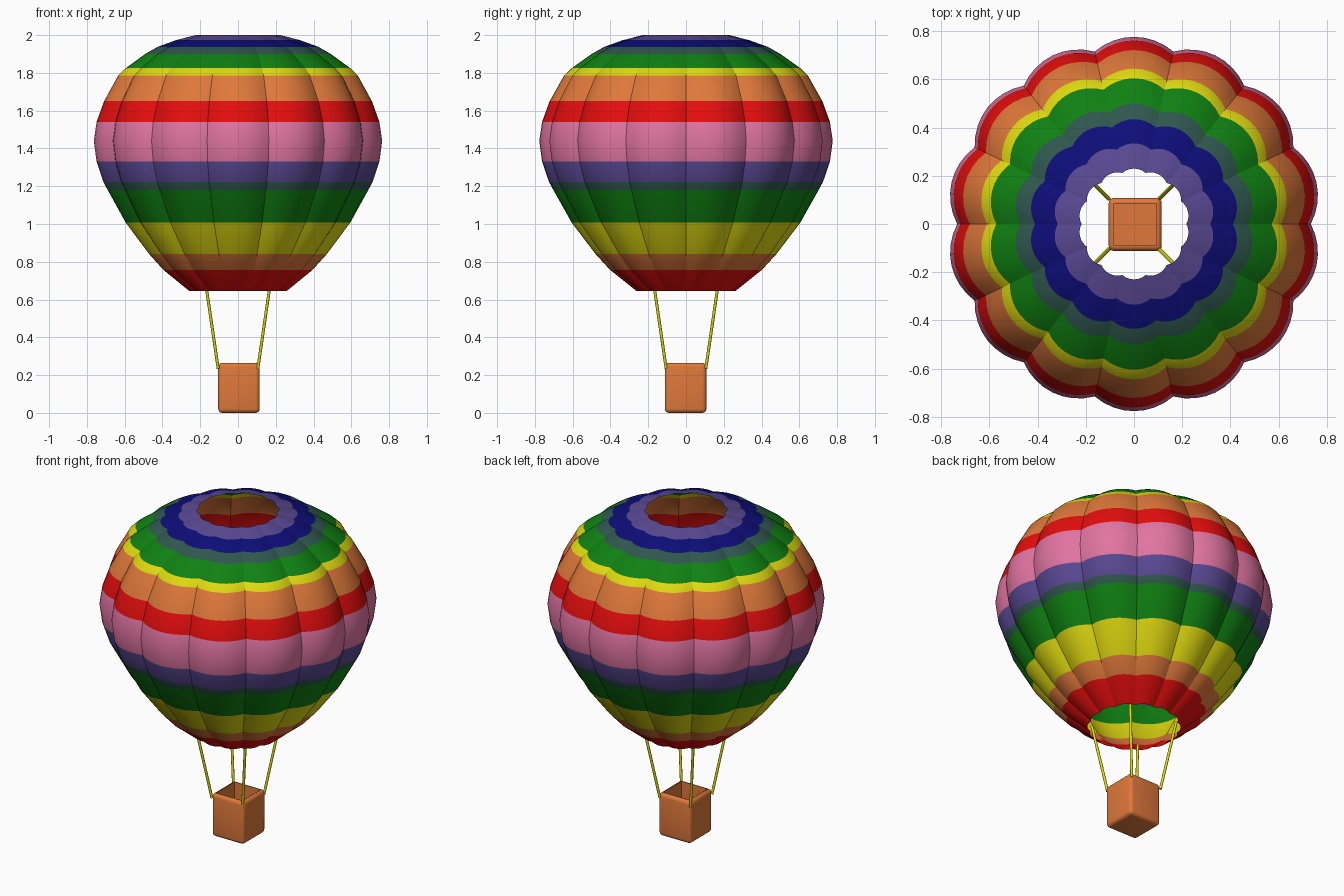
import bpy, bmesh, math
from mathutils import Vector

if "Cube" in bpy.data.objects:
    bpy.data.objects.remove(bpy.data.objects["Cube"])

COLOURS = {
    "red": (0.78, 0.004, 0.004), "orange": (0.74, 0.19, 0.043),
    "yellow": (0.74, 0.70, 0.005), "green": (0.005, 0.22, 0.006),
    "teal": (0.028, 0.095, 0.075), "indigo": (0.10, 0.065, 0.29),
    "pink": (0.75, 0.175, 0.36), "navy": (0.004, 0.004, 0.19),
}
MATS = {}
for name, rgb in COLOURS.items():
    MATS[name] = bpy.data.materials.new(name)
    MATS[name].diffuse_color = (*rgb, 1)


def finish(name, bm, materials):
    mesh = bpy.data.meshes.new(name)
    bm.to_mesh(mesh)
    bm.free()
    for m in materials:
        mesh.materials.append(m)
    ob = bpy.data.objects.new(name, mesh)
    bpy.context.collection.objects.link(ob)
    return ob


# Envelope: (radius, height, colour of the band above this ring)
PROFILE = [
    (0.262, 0.645, "red"), (0.402, 0.757, "orange"), (0.478, 0.84, "yellow"),
    (0.605, 1.007, "green"), (0.702, 1.18, "teal"), (0.725, 1.222, "indigo"),
    (0.762, 1.33, "pink"), (0.777, 1.44, "pink"), (0.762, 1.54, "red"),
    (0.722, 1.65, "orange"), (0.645, 1.787, "yellow"), (0.605, 1.825, "green"),
    (0.500, 1.90, "teal"), (0.435, 1.937, "navy"), (0.335, 1.973, "indigo"),
    (0.230, 2.0, None),
]
GORES, STEPS = 14, 8
N = GORES * STEPS
names = list(COLOURS)
bm = bmesh.new()
rings = []
for r, z, _ in PROFILE:
    ring = []
    for i in range(N):
        a = 2 * math.pi * i / N
        t = 2 * (i % STEPS) / STEPS - 1          # -1 at a seam, 0 mid gore
        rr = r * (1 - 0.055 * t * t)
        ring.append(bm.verts.new((rr * math.cos(a), rr * math.sin(a), z)))
    rings.append(ring)
for k in range(len(rings) - 1):
    for i in range(N):
        j = (i + 1) % N
        f = bm.faces.new((rings[k][i], rings[k][j], rings[k + 1][j], rings[k + 1][i]))
        f.smooth = True
        f.material_index = names.index(PROFILE[k][2])
    # sharp seams between gores
    for i in range(0, N, STEPS):
        bm.edges.get((rings[k][i], rings[k + 1][i])).smooth = False
finish("envelope", bm, [MATS[n] for n in names])

# Basket: open box with rounded edges
bm = bmesh.new()
bmesh.ops.create_cube(bm, size=1)
for v in bm.verts:
    v.co = Vector((v.co.x * 0.22 + 0.005, v.co.y * 0.22 - 0.002, (v.co.z + 0.5) * 0.265))
top = max(bm.faces, key=lambda f: f.calc_center_median().z)
outer = list(bm.edges)
bmesh.ops.inset_region(bm, faces=[top], thickness=0.025)
bmesh.ops.translate(bm, verts=bmesh.ops.extrude_discrete_faces(bm, faces=[top])["faces"][0].verts[:],
                    vec=(0, 0, -0.235))
bmesh.ops.bevel(bm, geom=[e for e in outer if e.is_valid], offset=0.022, segments=4,
                profile=0.5, affect='EDGES')
basket = finish("basket", bm, [MATS["orange"]])
basket.data.shade_smooth()
basket.data.set_sharp_from_angle(angle=math.radians(40))

# Ropes from the basket corners to the envelope mouth
for label, sx, sy in (("front_left", -1, -1), ("front_right", 1, -1),
                      ("back_left", -1, 1), ("back_right", 1, 1)):
    a = Vector((sx * 0.105, sy * 0.105, 0.235))
    b = Vector((sx * 0.168, sy * 0.168, 0.665))
    bm = bmesh.new()
    bmesh.ops.create_cone(bm, cap_ends=True, segments=10, radius1=0.008,
                          radius2=0.008, depth=(b - a).length)
    rot = (b - a).to_track_quat('Z', 'Y')
    for v in bm.verts:
        v.co = rot @ v.co + (a + b) / 2
    rope = finish("rope_" + label, bm, [MATS["yellow"]])
    rope.data.shade_smooth()
    rope.data.set_sharp_from_angle(angle=math.radians(40))

for m in bpy.data.materials:
    if m.users and not m.is_grease_pencil:
        m.use_nodes = True
        m.node_tree.nodes["Principled BSDF"].inputs["Base Color"].default_value = m.diffuse_color
